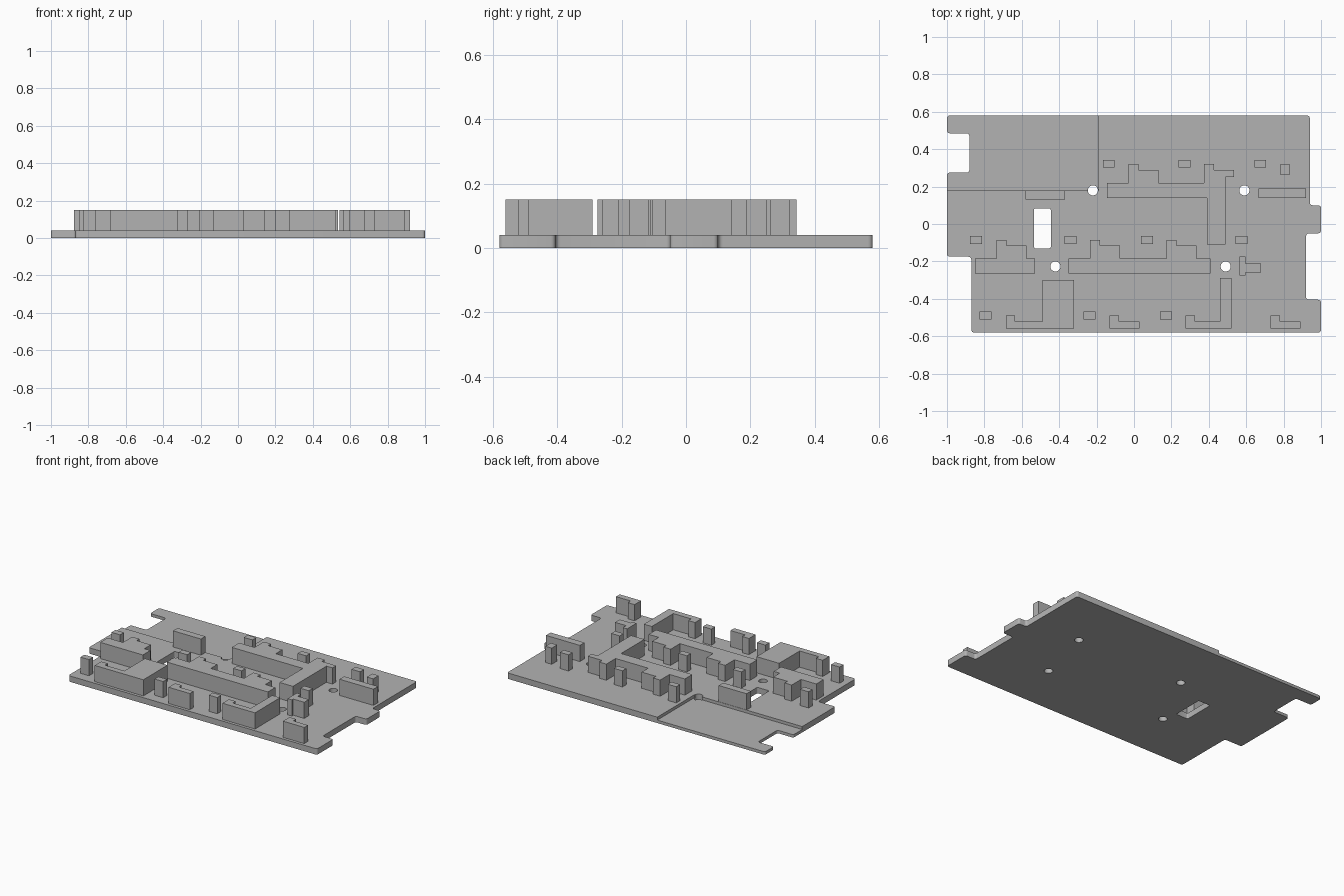
import bpy
import bmesh

default_cube = bpy.data.objects.get("Cube")
if default_cube:
    bpy.data.objects.remove(default_cube, do_unlink=True)

BOARD_TOP, RECESS_TOP, BLOCK_TOP = 0.04, 0.02, 0.15

# One plain grey for everything
grey = bpy.data.materials.new("plain grey")
grey.use_nodes = True
colour = (0.45, 0.45, 0.45, 1)
grey.diffuse_color = colour
grey.node_tree.nodes["Principled BSDF"].inputs["Base Color"].default_value = colour


def prism(name, outline, bottom=BOARD_TOP, top=BLOCK_TOP, rounding=0):
    """Extrude a flat outline upwards, optionally rounding its upright edges."""
    bm = bmesh.new()
    face = bm.faces.new([bm.verts.new((x, y, bottom)) for x, y in outline])
    extruded = bmesh.ops.extrude_face_region(bm, geom=[face])["geom"]
    for item in extruded:
        if isinstance(item, bmesh.types.BMVert):
            item.co.z = top
    if rounding:
        upright = [e for e in bm.edges
                   if abs(e.verts[0].co.z - e.verts[1].co.z) > rounding]
        bmesh.ops.bevel(bm, geom=upright, offset=rounding, segments=4,
                        profile=0.5, affect='EDGES')
    bmesh.ops.recalc_face_normals(bm, faces=bm.faces)
    mesh = bpy.data.meshes.new(name)
    bm.to_mesh(mesh)
    bm.free()
    mesh.materials.append(grey)
    obj = bpy.data.objects.new(name, mesh)
    bpy.context.collection.objects.link(obj)
    return obj


def rectangle(left, right, front, back):
    return [(left, front), (right, front), (right, back), (left, back)]


def cut(target, cutter):
    """Subtract the cutter from the target and discard it."""
    modifier = target.modifiers.new("cut", 'BOOLEAN')
    modifier.operation = 'DIFFERENCE'
    modifier.solver = 'EXACT'
    modifier.object = cutter
    bpy.context.view_layer.objects.active = target
    bpy.ops.object.modifier_apply(modifier=modifier.name)
    bpy.data.objects.remove(cutter, do_unlink=True)


def stepped_teeth(starts, base):
    """Outline points of the two-step teeth along the back of a bar."""
    points = []
    for x in starts:
        points += [(x, base), (x, base + 0.1), (x + 0.053, base + 0.1),
                   (x + 0.053, base + 0.07), (x + 0.16, base + 0.07),
                   (x + 0.16, base)]
    return points


def toothed_bar(name, left, right, front, starts):
    back = front + 0.08
    outline = [(right, front), (left, front), (left, back)]
    prism(name, outline + stepped_teeth(starts, back) + [(right, back)])


def foot_block(name, left, right, tower_left=None, tower_back=None):
    """Low front-row bar with a peg on its left and an optional tower."""
    front, back, peg = -0.56, -0.52, left + 0.05
    outline = [(right, front), (left, front), (left, back + 0.03),
               (peg, back + 0.03), (peg, back)]
    if tower_left is not None:
        outline += [(tower_left, back), (tower_left, tower_back), (right, tower_back)]
    else:
        outline += [(right, back)]
    prism(name, outline)


# Board with notched sides
board = prism("base_board", [
    (-1, 0.58), (-1, 0.485), (-0.88, 0.485), (-0.88, 0.275), (-1, 0.275),
    (-1, -0.175), (-0.87, -0.175), (-0.87, -0.58), (1, -0.58), (1, -0.405),
    (0.92, -0.405), (0.92, -0.05), (1, -0.05), (1, 0.1), (0.94, 0.1),
    (0.94, 0.58)], 0, BOARD_TOP, rounding=0.015)

# Lowered back corner, slot and mounting holes
cut(board, prism("recess_cutter", rectangle(-1.1, -0.19, 0.18, 0.7), RECESS_TOP, 0.1))
cut(board, prism("slot_cutter", rectangle(-0.535, -0.445, -0.13, 0.083), -0.1, 0.1,
                 rounding=0.008))
for x, y in [(-0.22, 0.18), (0.59, 0.18), (-0.42, -0.227), (0.49, -0.227)]:
    bpy.ops.mesh.primitive_cylinder_add(vertices=32, radius=0.027, depth=0.3,
                                        location=(x, y, 0))
    cut(board, bpy.context.object)
bpy.ops.object.select_all(action='DESELECT')
board.select_set(True)
bpy.context.view_layer.objects.active = board
bpy.ops.object.shade_smooth_by_angle()

# Rows of small posts
post_rows = {0.322: ("back", [-0.135, 0.27, 0.675]),
             -0.085: ("middle", [-0.845, -0.34, 0.07, 0.575]),
             -0.49: ("front", [-0.795, -0.237, 0.17])}
for y, (row, centres) in post_rows.items():
    for x in centres:
        prism(row + "_post", rectangle(x - 0.032, x + 0.032, y - 0.021, y + 0.021))
prism("upright_post", rectangle(0.784, 0.832, 0.263, 0.322))

# Plain bars
prism("left_plain_bar", rectangle(0.665, 0.92, 0.14, 0.19))
prism("right_plain_bar", rectangle(-0.58, -0.37, 0.13, 0.178))

# Toothed bars
toothed_bar("right_toothed_bar", -0.85, -0.53, -0.265, [-0.735])
toothed_bar("centre_toothed_bar", -0.35, 0.41, -0.265, [-0.235, 0.175])

# Back bar with teeth and a long arm reaching forward
prism("back_toothed_bar",
      [(0.39, -0.11), (0.39, 0.14), (-0.145, 0.14), (-0.145, 0.22)]
      + stepped_teeth([-0.03, 0.375], 0.22)[:-1]
      + [(0.535, 0.25), (0.49, 0.25), (0.49, -0.11)])

# Front row
foot_block("wide_tower_block", -0.685, -0.32, -0.49, -0.3)
foot_block("centre_foot_block", -0.13, 0.03)
foot_block("narrow_tower_block", 0.275, 0.52, 0.46, -0.29)
foot_block("left_foot_block", 0.73, 0.89)

# T-shaped block
prism("tee_block", [
    (0.565, -0.275), (0.597, -0.275), (0.597, -0.26), (0.68, -0.26),
    (0.68, -0.21), (0.597, -0.21), (0.597, -0.175), (0.565, -0.175)])
